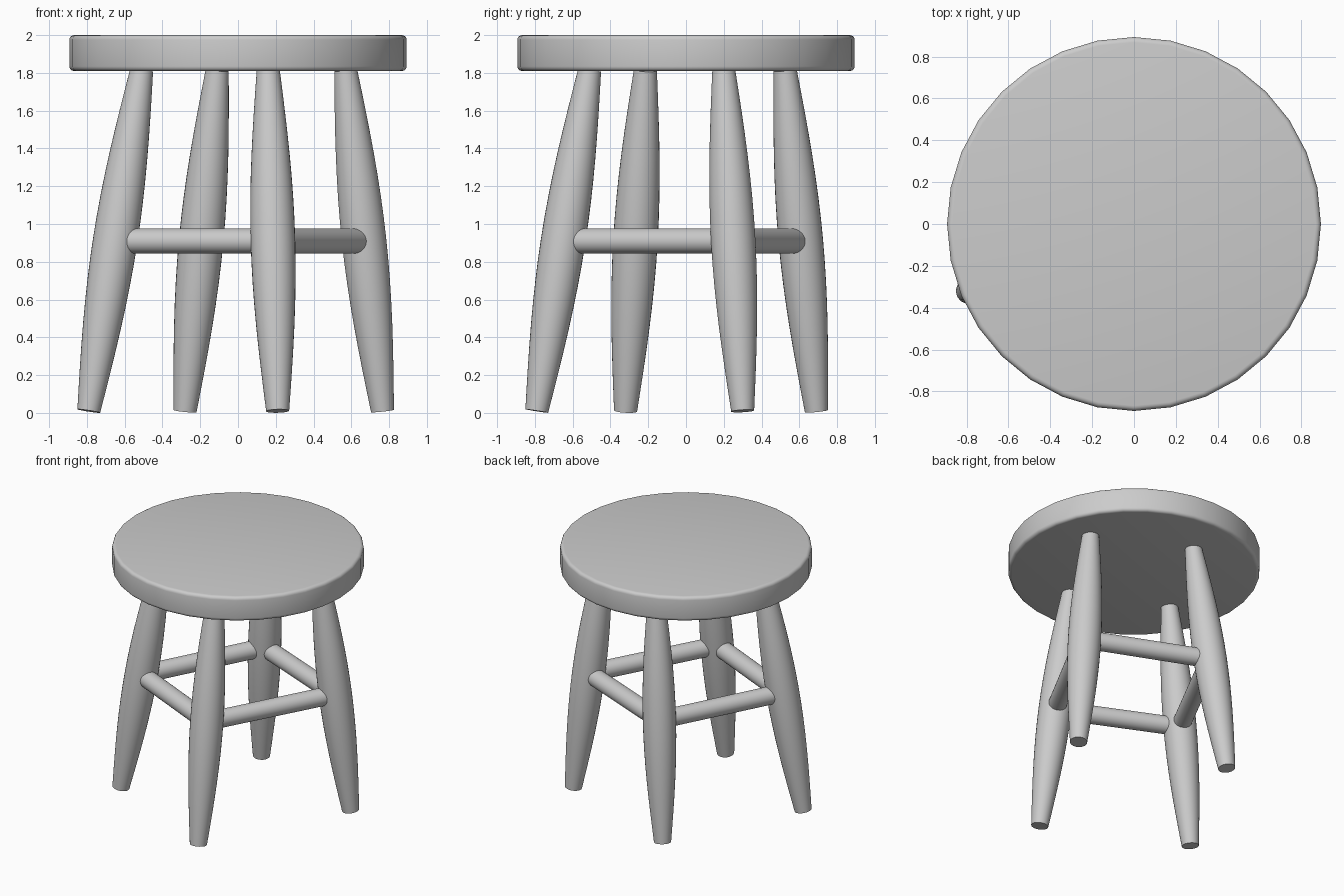
import bpy, bmesh, math
from mathutils import Vector

if "Cube" in bpy.data.objects:
    bpy.data.objects.remove(bpy.data.objects["Cube"])


def finish(bm, name, angle=35):
    bmesh.ops.recalc_face_normals(bm, faces=bm.faces)
    mesh = bpy.data.meshes.new(name)
    bm.to_mesh(mesh)
    bm.free()
    ob = bpy.data.objects.new(name, mesh)
    bpy.context.collection.objects.link(ob)
    bpy.ops.object.select_all(action='DESELECT')
    ob.select_set(True)
    bpy.context.view_layer.objects.active = ob
    bpy.ops.object.shade_smooth_by_angle(angle=math.radians(angle))
    return ob


def turned(name, a, b, radii, sides=32):
    """Closed turned rod from a to b, radii spaced evenly along its axis."""
    a, b = Vector(a), Vector(b)
    rot = (b - a).to_track_quat('Z', 'Y')
    bm = bmesh.new()
    rings = []
    for i, r in enumerate(radii):
        centre = a.lerp(b, i / (len(radii) - 1))
        rings.append([bm.verts.new(centre + rot @ Vector(
            (r * math.cos(k * math.tau / sides), r * math.sin(k * math.tau / sides), 0)))
            for k in range(sides)])
    for lo, hi in zip(rings, rings[1:]):
        for k in range(sides):
            n = (k + 1) % sides
            bm.faces.new((lo[k], lo[n], hi[n], hi[k]))
    bm.faces.new(rings[0])
    bm.faces.new(rings[-1])
    return finish(bm, name)


# Seat: 32-sided disc with softly rounded rims
bm = bmesh.new()
bmesh.ops.create_cone(bm, cap_ends=True, segments=32, radius1=0.893, radius2=0.893, depth=0.19)
bmesh.ops.translate(bm, verts=bm.verts, vec=(0, 0, 1.905))
rims = [e for e in bm.edges if abs(e.verts[0].co.z - e.verts[1].co.z) < 1e-4]
bmesh.ops.bevel(bm, geom=rims, offset=0.025, segments=4, profile=0.5, affect='EDGES')
finish(bm, "seat")

# Legs: splayed, swelling in the middle (foot xy, top xy), listed around the seat
legs = {
    "left_leg": ((-0.79, -0.32), (-0.51, -0.215)),
    "front_leg": ((0.21, -0.79), (0.16, -0.51)),
    "right_leg": ((0.765, 0.30), (0.57, 0.20)),
    "back_leg": ((-0.28, 0.69), (-0.11, 0.525)),
}
bulge = [0.061 + 0.057 * math.sin(math.pi * i / 16) for i in range(17)]
joints = []
for name, (foot, top) in legs.items():
    a, b = Vector((*foot, 0.01)), Vector((*top, 1.815))
    turned(name, a, b, bulge)
    joints.append(a.lerp(b, (0.91 - a.z) / (b.z - a.z)))

# Stretchers: level rods joining neighbouring legs
for i, name in enumerate(("front_left", "front_right", "back_right", "back_left")):
    turned(name + "_stretcher", joints[i], joints[(i + 1) % 4], [0.066, 0.066])
